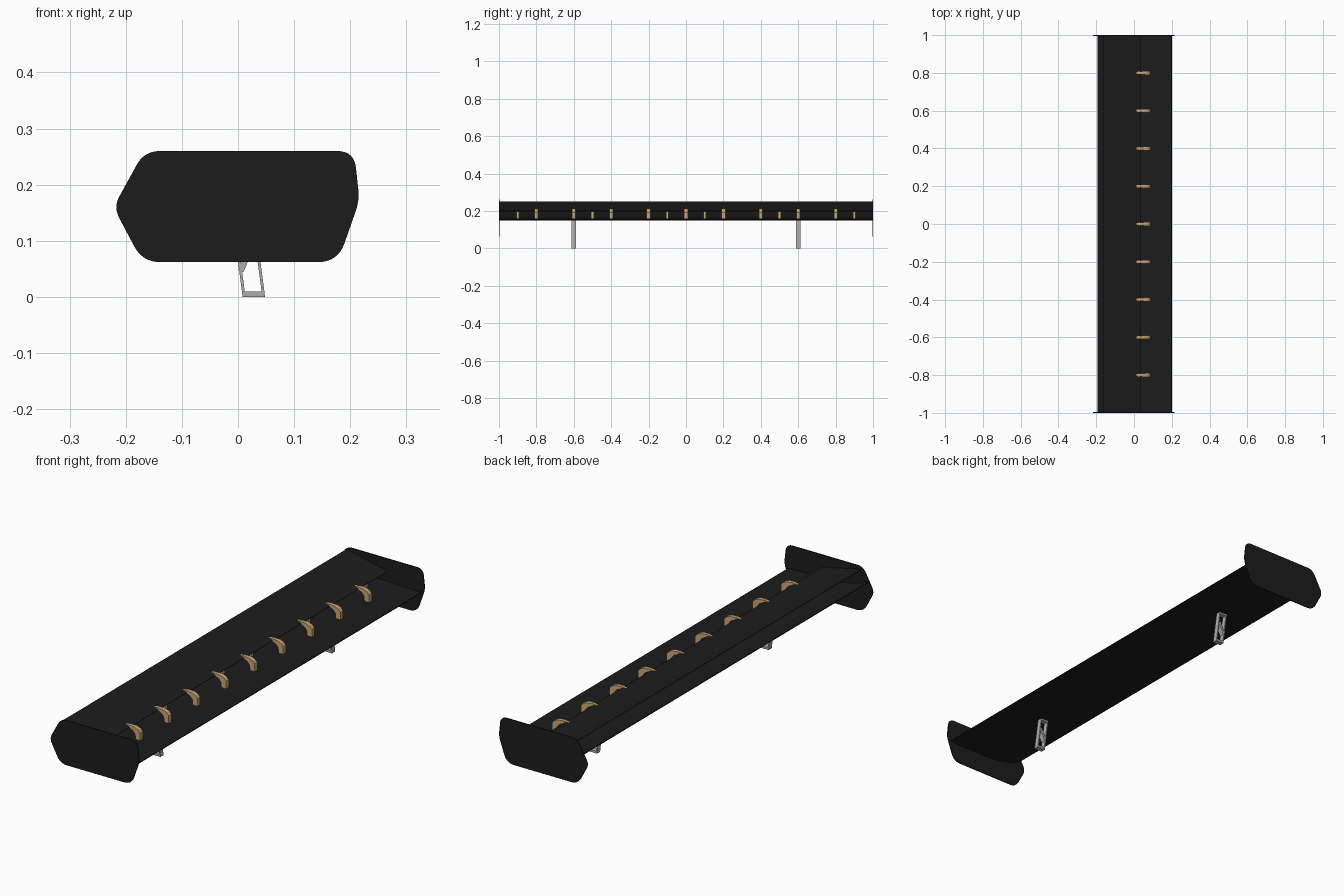
import bpy, bmesh, math
from mathutils import Vector

if "Cube" in bpy.data.objects:
    bpy.data.objects.remove(bpy.data.objects["Cube"])


def material(name, rgb):
    m = bpy.data.materials.new(name)
    m.diffuse_color = (*rgb, 1)
    m.use_nodes = True
    m.node_tree.nodes["Principled BSDF"].inputs["Base Color"].default_value = m.diffuse_color
    return m


BLACK = material("carbon black", (0.0115, 0.0115, 0.0115))
TAN = material("bracket tan", (0.60, 0.39, 0.19))
GREY = material("metal grey", (0.42, 0.42, 0.42))


def extrude(name, outlines, y0, y1, mat, smooth=False, taper=None):
    """Extrude closed x-z outlines from y0 to y1; taper(x) scales the width."""
    mid, half = (y0 + y1) / 2, (y1 - y0) / 2
    bm = bmesh.new()
    for pts in outlines:
        w = [half * (taper(x) if taper else 1) for x, z in pts]
        a = [bm.verts.new((x, mid - h, z)) for (x, z), h in zip(pts, w)]
        b = [bm.verts.new((x, mid + h, z)) for (x, z), h in zip(pts, w)]
        bm.faces.new(a)
        bm.faces.new(b[::-1])
        n = len(pts)
        for i in range(n):
            j = (i + 1) % n
            bm.faces.new((a[j], a[i], b[i], b[j]))
    bmesh.ops.recalc_face_normals(bm, faces=bm.faces)
    me = bpy.data.meshes.new(name)
    bm.to_mesh(me)
    bm.free()
    me.materials.append(mat)
    ob = bpy.data.objects.new(name, me)
    bpy.context.collection.objects.link(ob)
    if smooth:
        bpy.ops.object.select_all(action='DESELECT')
        ob.select_set(True)
        bpy.context.view_layer.objects.active = ob
        bpy.ops.object.shade_smooth_by_angle(angle=math.radians(30))
    return ob


def spline(pts, steps=6):
    """Smooth curve through the given points."""
    p = [Vector(q) for q in pts]
    p = [2 * p[0] - p[1]] + p + [2 * p[-1] - p[-2]]
    out = []
    for i in range(1, len(p) - 2):
        a, b, c, d = p[i - 1:i + 3]
        for k in range(steps):
            t = k / steps
            out.append(0.5 * (2 * b + (c - a) * t + (2 * a - 5 * b + 4 * c - d) * t * t
                              + (3 * b - a - 3 * c + d) * t ** 3))
    out.append(p[-2])
    return [tuple(v) for v in out]


def rounded(corners, steps=8):
    """Polygon with each corner (x, z, cut length) rounded."""
    out = []
    n = len(corners)
    for i in range(n):
        c = Vector(corners[i][:2])
        r = corners[i][2]
        a = c + (Vector(corners[i - 1][:2]) - c).normalized() * r
        b = c + (Vector(corners[(i + 1) % n][:2]) - c).normalized() * r
        for k in range(steps + 1):
            t = k / steps
            out.append(tuple(a * (1 - t) ** 2 + c * 2 * t * (1 - t) + b * t * t))
    return out


def bar(a, b, w):
    """Rectangle outline of width w between two points."""
    a, b = Vector(a), Vector(b)
    s = (b - a).normalized() * (w / 2)
    s = Vector((-s.y, s.x))
    return [tuple(v) for v in (a + s, b + s, b - s, a - s)]


END = 0.996

# Lower main plane, rising gently at the back
main_bottom = spline([(0.2, 0.152), (0.1, 0.150), (0.0, 0.150), (-0.09, 0.159),
                      (-0.15, 0.175), (-0.194, 0.195)])
main_top = spline([(-0.193, 0.198), (-0.145, 0.182), (-0.085, 0.168), (0.0, 0.160),
                   (0.1, 0.159), (0.199, 0.155)])
extrude("main_plane", [main_bottom + main_top], -END, END, BLACK, True)

# Upper flap above the slot
flap_top = spline([(0.034, 0.203), (0.025, 0.207), (-0.03, 0.219), (-0.1, 0.234), (-0.165, 0.250)])
flap_bottom = spline([(-0.164, 0.247), (-0.1, 0.225), (-0.03, 0.206), (0.02, 0.198), (0.031, 0.199)])
extrude("upper_flap", [flap_top + flap_bottom], -END, END, BLACK, True)

# End plates
plate = rounded([(-0.222, 0.16, 0.022), (-0.167, 0.26, 0.028), (0.207, 0.26, 0.03),
                 (0.2165, 0.172, 0.02), (0.178, 0.062, 0.036), (-0.17, 0.062, 0.032)])
for side, s in (("front", -1), ("back", 1)):
    y0, y1 = sorted((s * END, s * 1.0))
    extrude("end_plate_" + side, [plate], y0, y1, BLACK, True)

# Curved brackets joining flap and main plane, narrowing to the rear tip
bracket = [(0.006, 0.209), (0.03, 0.213), (0.06, 0.211), (0.078, 0.204), (0.088, 0.192),
           (0.088, 0.156), (0.066, 0.156), (0.063, 0.182), (0.052, 0.194), (0.03, 0.202)]
for i in range(-4, 5):
    y = i * 0.2
    extrude("slot_bracket", [bracket], y - 0.010, y + 0.010, TAN,
            taper=lambda x: min(1.0, 0.35 + 12 * x))

# Spacers inside the slot
spacer = [(-0.06, 0.163), (0.0, 0.158), (0.0, 0.202), (-0.06, 0.213)]
for y in (-0.9, -0.5, -0.1, 0.1, 0.5, 0.9):
    extrude("slot_spacer", [spacer], y - 0.0075, y + 0.0075, TAN)

# Leaning mounting frames with a diagonal brace
frame = [
    [(0.008, 0.0), (0.048, 0.0), (0.047, 0.010), (0.007, 0.010)],
    [(0.007, 0.010), (0.012, 0.010), (-0.007, 0.153), (-0.012, 0.153)],
    [(0.042, 0.010), (0.047, 0.010), (0.028, 0.153), (0.023, 0.153)],
    [(-0.010, 0.142), (0.029, 0.142), (0.028, 0.153), (-0.012, 0.153)],
    bar((0.005, 0.046), (0.028, 0.100), 0.010),
]
for y in (-0.6, 0.6):
    extrude("mount_frame", frame, y - 0.011, y + 0.011, GREY)
